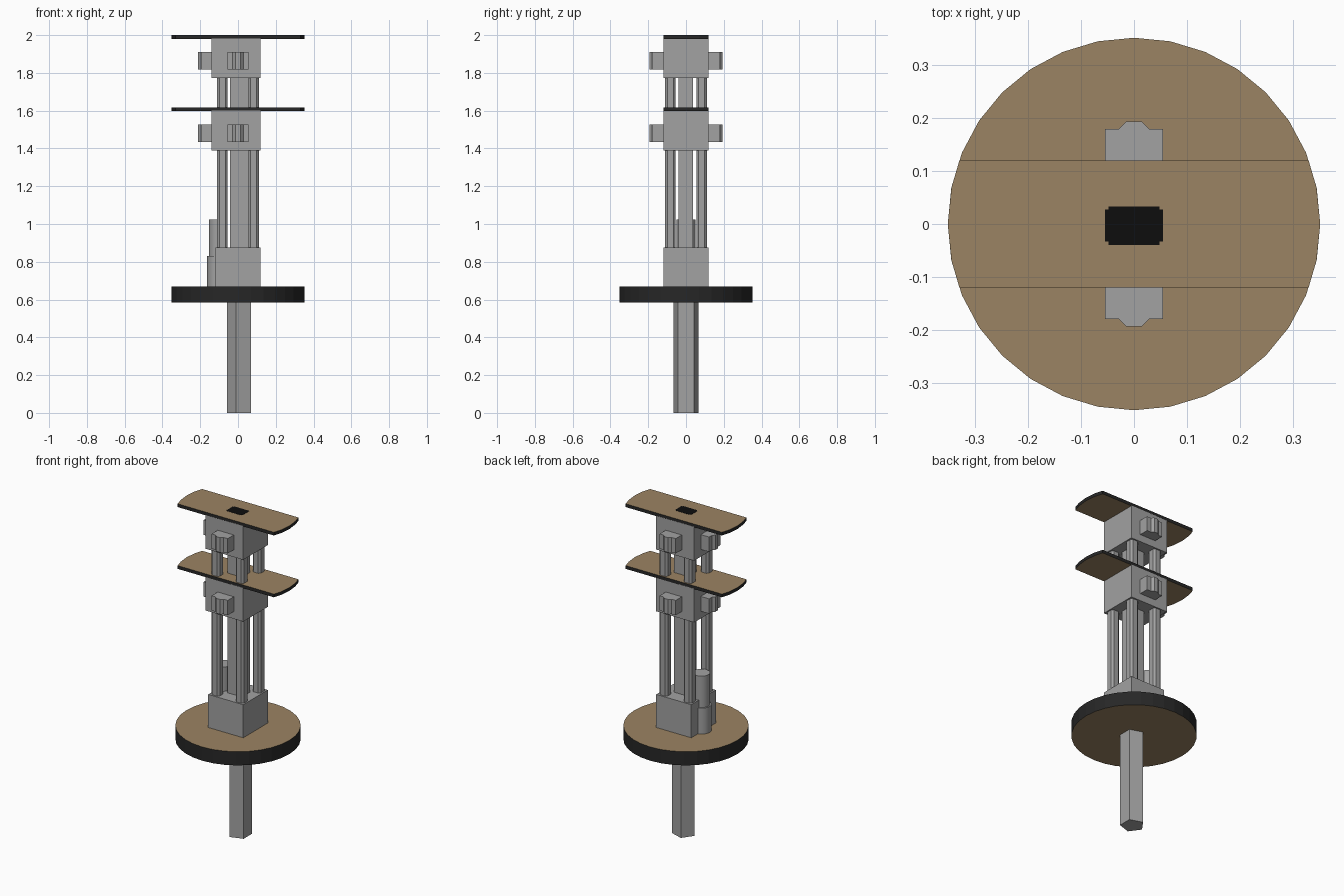
import bpy, bmesh, math
from mathutils import Matrix

if "Cube" in bpy.data.objects:
    bpy.data.objects.remove(bpy.data.objects["Cube"])


def material(name, rgb):
    m = bpy.data.materials.new(name)
    m.diffuse_color = (*rgb, 1)
    m.use_nodes = True
    m.node_tree.nodes["Principled BSDF"].inputs["Base Color"].default_value = m.diffuse_color
    return m


GREY = material("metal grey", (0.36, 0.36, 0.36))
BROWN = material("deck brown", (0.33, 0.23, 0.125))
DARK = material("edge black", (0.02, 0.02, 0.02))
BLACK = material("cap black", (0.004, 0.004, 0.004))


def prism(name, outline, z0, z1, mats=(GREY,), turn=0.0):
    """Extrude an xy outline; a second material goes on the upright faces."""
    bm = bmesh.new()
    face = bm.faces.new([bm.verts.new((x, y, z0)) for x, y in outline])
    ext = bmesh.ops.extrude_face_region(bm, geom=[face])
    for v in ext["geom"]:
        if isinstance(v, bmesh.types.BMVert):
            v.co.z = z1
    bmesh.ops.recalc_face_normals(bm, faces=bm.faces)
    bm.normal_update()
    if len(mats) > 1:
        for f in bm.faces:
            f.material_index = 0 if abs(f.normal.z) > 0.5 else 1
    bm.transform(Matrix.Rotation(turn, 4, 'Z'))
    mesh = bpy.data.meshes.new(name)
    bm.to_mesh(mesh)
    bm.free()
    for m in mats:
        mesh.materials.append(m)
    ob = bpy.data.objects.new(name, mesh)
    bpy.context.collection.objects.link(ob)
    return ob


def ring(n, r, cx=0.0, cy=0.0, start=0.0):
    return [(cx + r * math.cos(start + 2 * math.pi * i / n),
             cy + r * math.sin(start + 2 * math.pi * i / n)) for i in range(n)]


def rect(x0, x1, y0, y1):
    return [(x0, y0), (x1, y0), (x1, y1), (x0, y1)]


def smooth(ob):
    bpy.ops.object.select_all(action='DESELECT')
    ob.select_set(True)
    bpy.context.view_layer.objects.active = ob
    bpy.ops.object.shade_smooth_by_angle(angle=math.radians(35))


# Five-sided ground shaft and round base deck
prism("ground_shaft", ring(5, 0.07, 0.011, 0, math.pi), 0, 0.585)
prism("base_deck", ring(32, 0.352), 0.585, 0.67, (BROWN, DARK))

# Base block with its two-stage motor on the left side
prism("base_block", rect(-0.12, 0.12, -0.12, 0.12), 0.67, 0.875)
smooth(prism("motor_base", ring(32, 0.055, -0.108), 0.67, 0.83))
smooth(prism("motor_body", ring(32, 0.049, -0.105), 0.83, 1.025))

# Four corner columns with a narrow chamfered rib profile
for sx in (-1, 1):
    for sy in (-1, 1):
        c, a, b = 0.083, 0.028, 0.016
        shape = [(a, -b), (a, b), (b, a), (-b, a), (-a, b), (-a, -b), (-b, -a), (b, -a)]
        prism("corner_column", [(x + c * sx, y + c * sy) for x, y in shape], 0.87, 1.78)

# Central column, and its stepped cap showing in the top deck
prism("centre_column", rect(-0.043, 0.055, -0.04, 0.038), 0.87, 1.78)
prism("column_cap", [(-0.048, -0.04), (0.048, -0.04), (0.048, -0.033), (0.055, -0.033),
                     (0.055, 0.027), (0.048, 0.027), (0.048, 0.033), (-0.048, 0.033),
                     (-0.048, 0.027), (-0.055, 0.027), (-0.055, -0.033), (-0.048, -0.033)],
      1.995, 2.001, (BLACK,))

# Clipped round deck outline: two arcs joined by straight sides
R, H = 0.352, 0.12
arc = [0.0685, 0.0]
right = [(0.33, -H), (0.345, -0.069), (R, 0), (0.345, 0.069), (0.33, H)]
deck = right + [(-x, -y) for x, y in right]

# Carriage blocks, each with a deck and three side knobs
knob = [(0.115, -0.055), (0.18, -0.055), (0.18, -0.028), (0.194, -0.014),
        (0.194, 0.014), (0.18, 0.028), (0.18, 0.055), (0.115, 0.055)]
for level, z in (("middle", 1.39), ("top", 1.773)):
    prism(level + "_block", rect(-0.14, 0.12, -0.12, 0.12), z, z + 0.21)
    prism(level + "_deck", deck, z + 0.207, z + 0.227, (BROWN, DARK))
    for side, ang in (("back", 90), ("left", 180), ("front", 270)):
        shift = 0.017 if side == "left" else 0.0
        prism(f"{level}_{side}_knob", [(x + shift, y) for x, y in knob],
              z + 0.045, z + 0.137, (GREY,), math.radians(ang))
